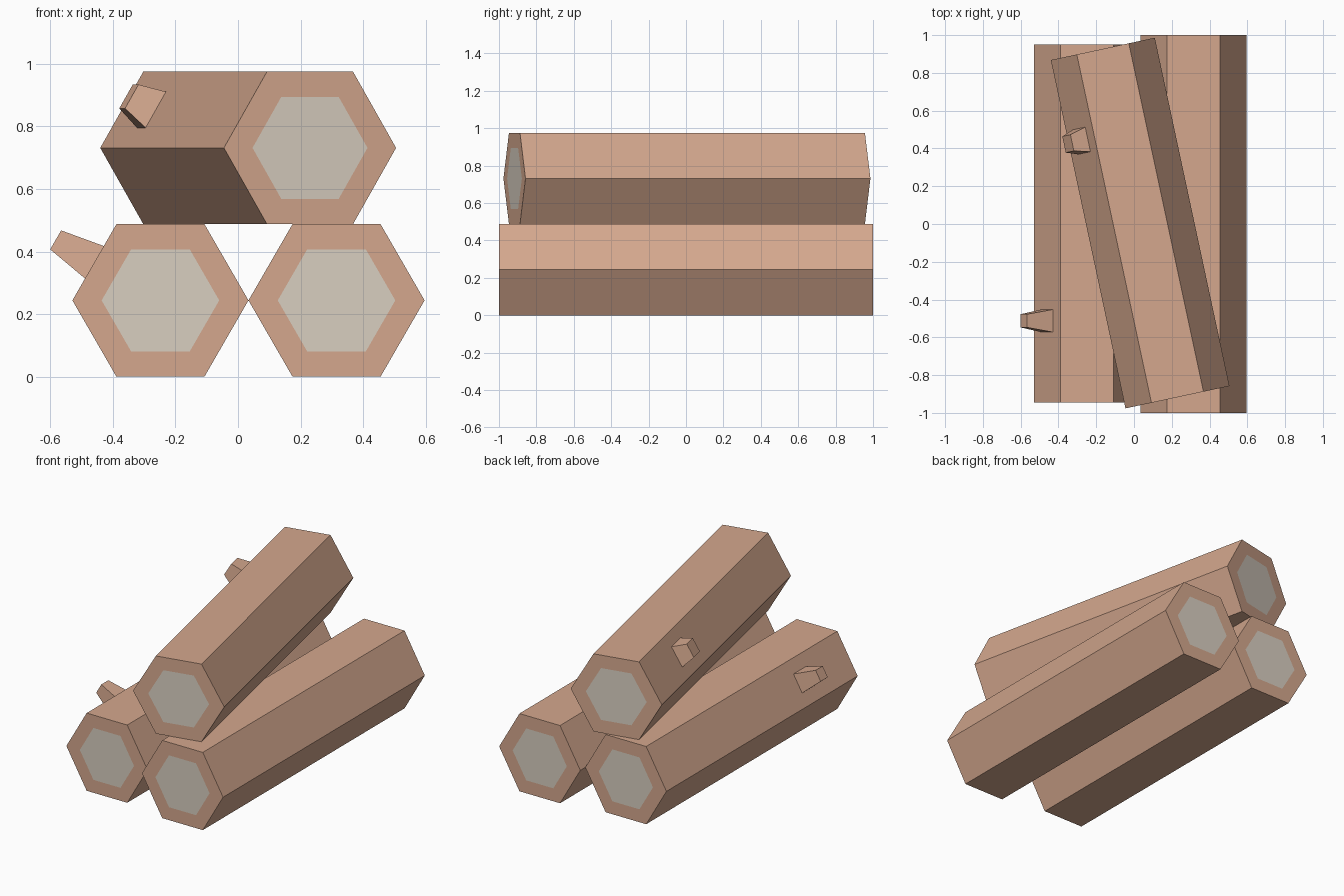
import bpy, bmesh
from math import radians, cos, sin, sqrt
from mathutils import Matrix, Vector

if "Cube" in bpy.data.objects:
    bpy.data.objects.remove(bpy.data.objects["Cube"])

R = 0.2815                      # hexagon corner radius
APOTHEM = R * cos(radians(30))


def material(name, rgb):
    m = bpy.data.materials.new(name)
    m.diffuse_color = (*rgb, 1)
    m.use_nodes = True
    m.node_tree.nodes["Principled BSDF"].inputs["Base Color"].default_value = m.diffuse_color
    return m


bark = material("bark", (0.66, 0.39, 0.27))
cut_wood = material("cut_wood", (0.69, 0.62, 0.53))


def make_object(name, bm, mats):
    mesh = bpy.data.meshes.new(name)
    bmesh.ops.recalc_face_normals(bm, faces=bm.faces)
    bm.to_mesh(mesh)
    bm.free()
    for m in mats:
        mesh.materials.append(m)
    ob = bpy.data.objects.new(name, mesh)
    bpy.context.collection.objects.link(ob)
    return ob


# Six-sided log lying along y, with pale inset hexagons on both ends
def log(name, center, length, turn=0):
    bm = bmesh.new()
    place = (Matrix.Translation(center) @ Matrix.Rotation(radians(turn), 4, 'Z')
             @ Matrix.Rotation(radians(90), 4, 'X') @ Matrix.Rotation(radians(30), 4, 'Z'))
    bmesh.ops.create_cone(bm, cap_ends=True, segments=6, radius1=R, radius2=R,
                          depth=length, matrix=place)
    ends = [f for f in bm.faces if len(f.verts) == 6]
    bmesh.ops.inset_individual(bm, faces=ends, thickness=0.081, use_even_offset=True)
    for f in ends:
        f.material_index = 1
    make_object(name, bm, [bark, cut_wood])


# Tapered square stub growing out of a log's upper left face
def stub(name, center, turn, along, height, base, tip, sink=0.03):
    t = radians(turn)
    axis = Vector((-sin(t), cos(t), 0))
    side = Vector((cos(t), sin(t), 0))
    normal = -side * cos(radians(30)) + Vector((0, 0, 0.5))
    across = normal.cross(axis)
    base += (base - tip) * sink / height
    mid = Vector(center) + axis * along + normal * (APOTHEM + (height - sink) / 2)
    frame = Matrix((axis, across, normal)).transposed().to_4x4()
    bm = bmesh.new()
    bmesh.ops.create_cone(bm, cap_ends=True, segments=4, radius1=base / sqrt(2),
                          radius2=tip / sqrt(2), depth=height + sink,
                          matrix=Matrix.Translation(mid) @ frame
                          @ Matrix.Rotation(radians(45), 4, 'Z'))
    make_object(name, bm, [bark])


left = (-0.248, 0.0025, APOTHEM)
right = (0.315, 0, APOTHEM)
top = (0.0325, 0.005, APOTHEM * 3)
TURN = 12.1

log("left_log", left, 1.895)
log("right_log", right, 2.0)
log("top_log", top, 1.886, TURN)
stub("left_branch_stub", left, 0, -0.515, 0.143, 0.12, 0.07)
stub("top_branch_stub", top, TURN, 0.491, 0.085, 0.133, 0.088)
